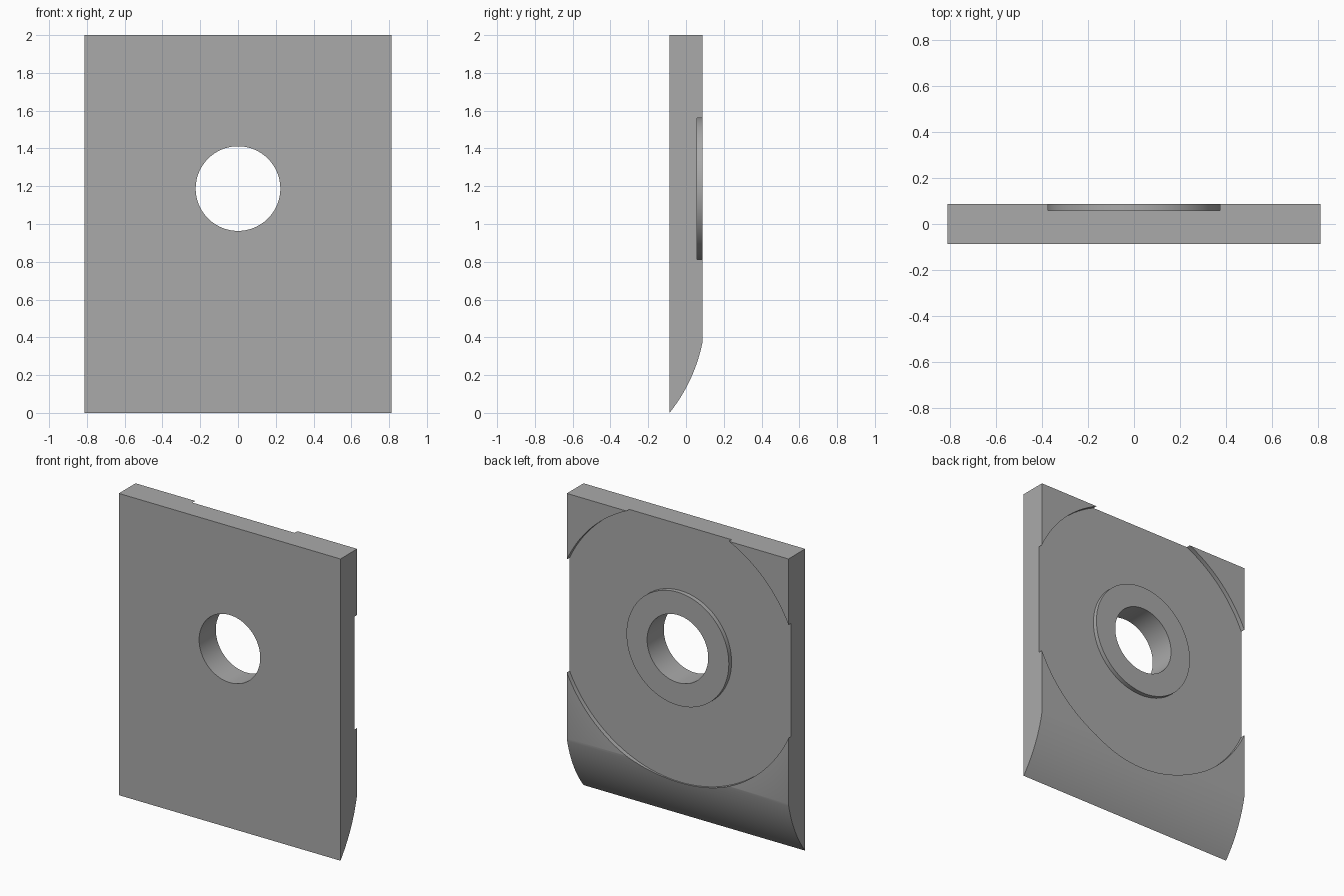
import bpy, bmesh, math
from mathutils import Vector

HALF_W, HALF_T, HEIGHT = 0.8125, 0.0875, 2.0
CENTRE_Z = HEIGHT - HALF_W          # shared centre of hole, boss and groove
HOLE_R, BOSS_R = 0.224, 0.375
GROOVE_R = math.hypot(HALF_W, BOSS_R)
GROOVE_DEPTH = 0.029
BEVEL_Z, BEVEL_R = 0.375, 0.87
SIDES = 128

cube = bpy.data.objects.get("Cube")
if cube:
    bpy.data.objects.remove(cube, do_unlink=True)

grey = bpy.data.materials.new("plain grey")
grey.use_nodes = True
colour = (0.4, 0.4, 0.4, 1)
grey.diffuse_color = colour
grey.node_tree.nodes["Principled BSDF"].inputs["Base Color"].default_value = colour


def add_object(name, bm):
    bmesh.ops.recalc_face_normals(bm, faces=bm.faces)
    mesh = bpy.data.meshes.new(name)
    bm.to_mesh(mesh)
    bm.free()
    mesh.materials.append(grey)
    obj = bpy.data.objects.new(name, mesh)
    bpy.context.collection.objects.link(obj)
    return obj


def arc(start, end, radius, steps):
    """Points of a shallow (y, z) arc that bulges towards +y, -z."""
    a, b = Vector(start), Vector(end)
    chord = b - a
    inward = Vector((-chord.y, chord.x)).normalized()
    centre = (a + b) / 2 + inward * math.sqrt(radius ** 2 - (chord.length / 2) ** 2)
    t0 = math.atan2(a.y - centre.y, a.x - centre.x)
    t1 = math.atan2(b.y - centre.y, b.x - centre.x)
    angles = [t0 + (t1 - t0) * i / steps for i in range(steps + 1)]
    return [(centre.x + radius * math.cos(t), centre.y + radius * math.sin(t))
            for t in angles]


def lathe(name, section):
    """Closed ring: (radius, y) section turned about the hole axis."""
    bm = bmesh.new()
    rings = []
    for i in range(SIDES):
        t = 2 * math.pi * i / SIDES
        rings.append([bm.verts.new((r * math.cos(t), y, CENTRE_Z + r * math.sin(t)))
                      for r, y in section])
    n = len(section)
    for i in range(SIDES):
        a, b = rings[i], rings[(i + 1) % SIDES]
        for j in range(n):
            k = (j + 1) % n
            bm.faces.new((a[j], a[k], b[k], b[j]))
    return add_object(name, bm)


def drill(name, radius):
    """Solid cylinder along y, longer than the plate is thick."""
    bm = bmesh.new()
    ring = [bm.verts.new((radius * math.cos(2 * math.pi * i / SIDES), -1,
                          CENTRE_Z + radius * math.sin(2 * math.pi * i / SIDES)))
            for i in range(SIDES)]
    face = bm.faces.new(ring)
    out = bmesh.ops.extrude_face_region(bm, geom=[face])
    top = [v for v in out["geom"] if isinstance(v, bmesh.types.BMVert)]
    bmesh.ops.translate(bm, verts=top, vec=(0, 2, 0))
    return add_object(name, bm)


# Plate: side profile with a curved lower back edge, extruded across x
profile = arc((-HALF_T, 0), (HALF_T, BEVEL_Z), BEVEL_R, 24)
profile += [(HALF_T, HEIGHT), (-HALF_T, HEIGHT)]
bm = bmesh.new()
side = bm.faces.new([bm.verts.new((-HALF_W, y, z)) for y, z in profile])
out = bmesh.ops.extrude_face_region(bm, geom=[side])
moved = [v for v in out["geom"] if isinstance(v, bmesh.types.BMVert)]
bmesh.ops.translate(bm, verts=moved, vec=(2 * HALF_W, 0, 0))
plate = add_object("plate", bm)

# Groove around the boss, and the through hole
floor_y = HALF_T - GROOVE_DEPTH
groove = lathe("groove_cutter", [(BOSS_R, floor_y), (GROOVE_R, floor_y),
                                 (GROOVE_R, 0.3), (BOSS_R, 0.3)])
hole = drill("hole_cutter", HOLE_R)

bpy.ops.object.select_all(action="DESELECT")
bpy.context.view_layer.objects.active = plate
plate.select_set(True)
for cutter in (groove, hole):
    cutter.hide_render = True
    mod = plate.modifiers.new(cutter.name, "BOOLEAN")
    mod.operation = "DIFFERENCE"
    mod.solver = "EXACT"
    mod.object = cutter
    bpy.ops.object.modifier_apply(modifier=mod.name)
    bpy.data.objects.remove(cutter, do_unlink=True)

# Smooth round walls, crisp edges
bpy.ops.object.shade_smooth_by_angle(angle=math.radians(30))
